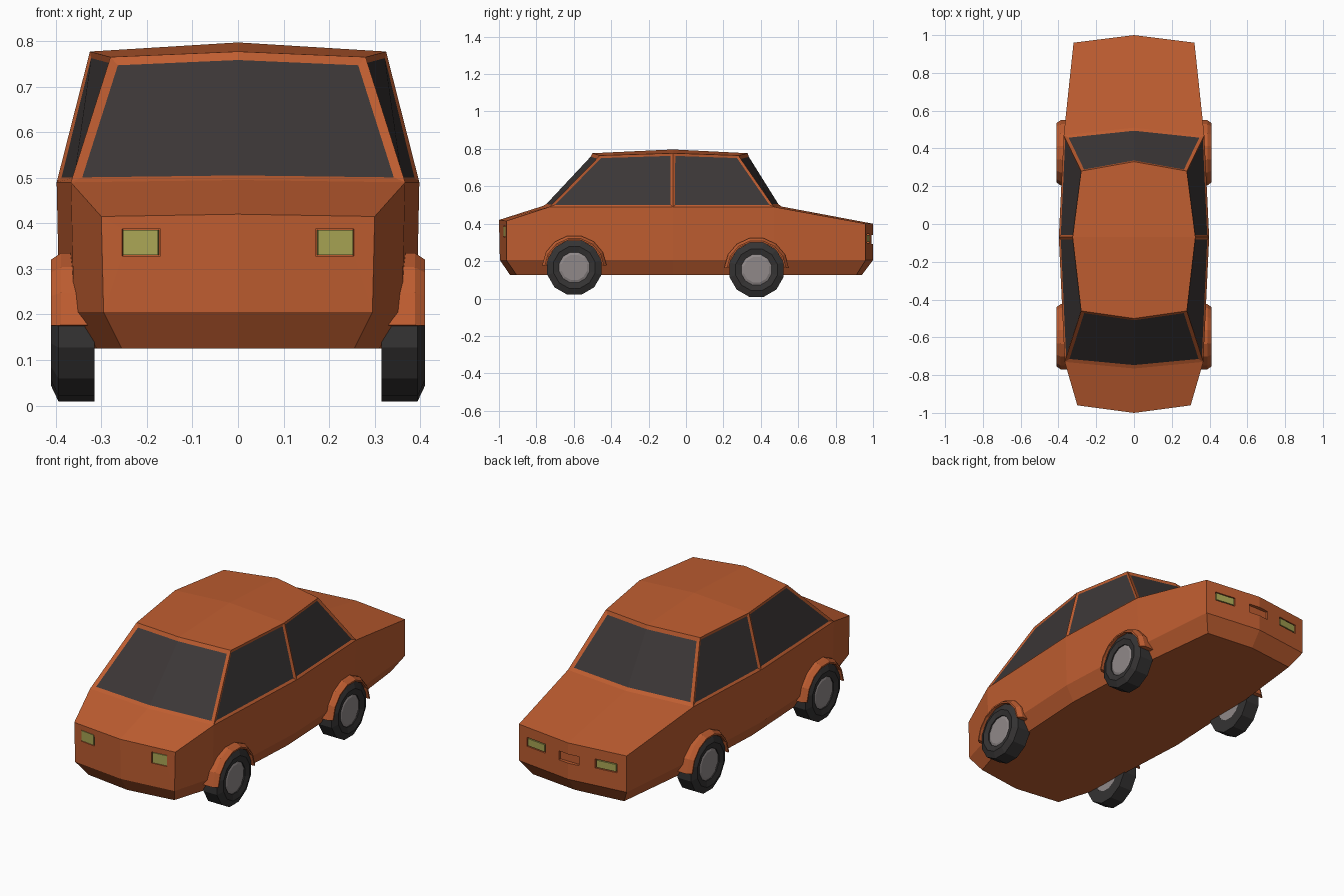
import bpy, bmesh, math
from mathutils import Matrix, Vector

if "Cube" in bpy.data.objects:
    bpy.data.objects.remove(bpy.data.objects["Cube"])


def mat(name, rgb):
    m = bpy.data.materials.new(name)
    m.diffuse_color = (*rgb, 1)
    m.use_nodes = True
    m.node_tree.nodes["Principled BSDF"].inputs["Base Color"].default_value = m.diffuse_color
    return m


ORANGE = mat("orange_paint", (0.52, 0.11, 0.03))
GLASS = mat("dark_glass", (0.045, 0.038, 0.038))
LAMP = mat("yellow_lamp", (0.40, 0.38, 0.09))
RUBBER = mat("rubber", (0.035, 0.033, 0.033))
HUB = mat("hub_grey", (0.28, 0.25, 0.25))


def finish(name, bm, *mats):
    bmesh.ops.recalc_face_normals(bm, faces=bm.faces[:])
    me = bpy.data.meshes.new(name)
    bm.to_mesh(me)
    bm.free()
    for m in mats:
        me.materials.append(m)
    ob = bpy.data.objects.new(name, me)
    bpy.context.collection.objects.link(ob)
    return ob


def box(name, loc, size, angle, *mats):
    bm = bmesh.new()
    bmesh.ops.create_cube(bm, size=1, matrix=Matrix.Translation(loc)
                          @ Matrix.Rotation(angle, 4, 'Z') @ Matrix.Diagonal((*size, 1)))
    return finish(name, bm, *mats)


# Body half outlines, front centre round to rear centre
floor = [(0, -.94, .125), (.255, -.905, .125), (.31, -.73, .125), (.345, -.07, .125),
         (.32, .47, .125), (.27, .91, .125), (0, .94, .125)]
sill = [(0, -.995, .205), (.295, -.96, .205), (.36, -.73, .205), (.392, -.07, .205),
        (.365, .47, .205), (.32, .96, .205), (0, 1, .205)]
belt = [(0, -1, .42), (.30, -.96, .415), (.367, -.73, .49), (.398, -.07, .49),
        (.372, .47, .49), (.32, .96, .40), (0, 1, .40)]
cowl_front, cowl_rear = (0, -.765, .495), (0, .51, .492)
roof = [(0, -.50, .777), (.28, -.46, .765), (.325, -.07, .777), (.28, .28, .765), (0, .33, .777)]
roof_mid = (0, -.07, .797)

# Car body with cabin, both halves in one mesh
bm = bmesh.new()
panes = {"windscreen": [], "rear_window": [], "side": []}
for s in (1, -1):
    def face(*pts):
        return bm.faces.new([bm.verts.new((p[0] * s, p[1], p[2])) for p in pts])
    for low, high in ((floor, sill), (sill, belt)):
        for i in range(6):
            face(low[i], low[i + 1], high[i + 1], high[i])
    face(*floor)
    face(belt[0], belt[1], belt[2], cowl_front)
    face(belt[5], belt[6], cowl_rear, belt[4])
    base = [cowl_front, *belt[2:5], cowl_rear]
    for i, kind in enumerate(("windscreen", "side", "side", "rear_window")):
        panes[kind].append(face(base[i], base[i + 1], roof[i + 1], roof[i]))
    face(roof[0], roof[1], roof[2], roof_mid)
    face(roof_mid, roof[2], roof[3], roof[4])
bmesh.ops.remove_doubles(bm, verts=bm.verts[:], dist=1e-4)
bmesh.ops.recalc_face_normals(bm, faces=bm.faces[:])
# Glazing, slightly sunk inside a thin painted frame
for kind in ("windscreen", "rear_window"):
    bmesh.ops.inset_region(bm, faces=panes[kind], thickness=.02, depth=-.006, use_even_offset=True)
bmesh.ops.inset_individual(bm, faces=panes["side"], thickness=.013, depth=-.006, use_even_offset=True)
for group in panes.values():
    for f in group:
        f.material_index = 1
body = finish("car_body", bm, ORANGE, GLASS)


# Lamp and plate recesses
def recess(name, loc, size, angle):
    cutter = box(name, loc, size, angle, ORANGE)
    cutter.hide_render = True
    cutter.hide_viewport = False
    cutter.display_type = 'WIRE'
    mod = body.modifiers.new(name, 'BOOLEAN')
    mod.operation = 'DIFFERENCE'
    mod.solver = 'EXACT'
    mod.object = cutter


TILT = math.atan2(.037, .30)
for s, side in ((1, "right"), (-1, "left")):
    recess("headlight_recess_" + side, (s * .212, -.970, .358), (.085, .03, .06), s * TILT)
    box("headlight_" + side, (s * .213, -.960, .358), (.078, .02, .054), s * TILT, LAMP)
    recess("tail_light_recess_" + side, (s * .207, .975, .322), (.12, .03, .048), -s * TILT)
    box("tail_light_" + side, (s * .207, .964, .322), (.108, .02, .038), -s * TILT, LAMP)
recess("plate_recess", (0, 1.0, .315), (.12, .04, .048), 0)


# Turned parts: (x, radius) profile swept round the axle
def turned(name, profile, centre, s, start, sweep, steps, m, closed):
    bm = bmesh.new()
    full = sweep > 6
    rings = []
    for k in range(steps if full else steps + 1):
        a = start + sweep * k / steps
        rings.append([bm.verts.new((s * x, centre[0] + r * math.cos(a), centre[1] + r * math.sin(a)))
                      for x, r in profile])
    n = len(profile)
    for k in range(steps):
        a, b = rings[k], rings[(k + 1) % len(rings)]
        for i in range(n if closed else n - 1):
            j = (i + 1) % n
            bm.faces.new((a[i], a[j], b[j], b[i]))
    if not full:
        bm.faces.new(rings[0])
        bm.faces.new(rings[-1])
    elif not closed:
        for i in (0, -1):
            bm.faces.new([r[i] for r in rings])
    return finish(name, bm, m)


tyre = [(.315, .15), (.394, .15), (.410, .115), (.402, .084), (.315, .084)]
hub = [(.316, .0845), (.396, .0845), (.402, .07)]
arch = [(.31, .150), (.31, .173), (.388, .173), (.410, .158), (.410, .150)]
for end, y, z in (("front", -.597, .166), ("rear", .377, .154)):
    for s, side in ((1, "right"), (-1, "left")):
        tag = f"{end}_{side}"
        turned("tyre_" + tag, tyre, (y, z), s, math.pi / 12, math.tau, 12, RUBBER, True)
        turned("hub_" + tag, hub, (y, z), s, math.pi / 12, math.tau, 12, HUB, False)
        turned("wheel_arch_" + tag, arch, (y, z), s, .06, math.pi - .12, 7, ORANGE, True)
